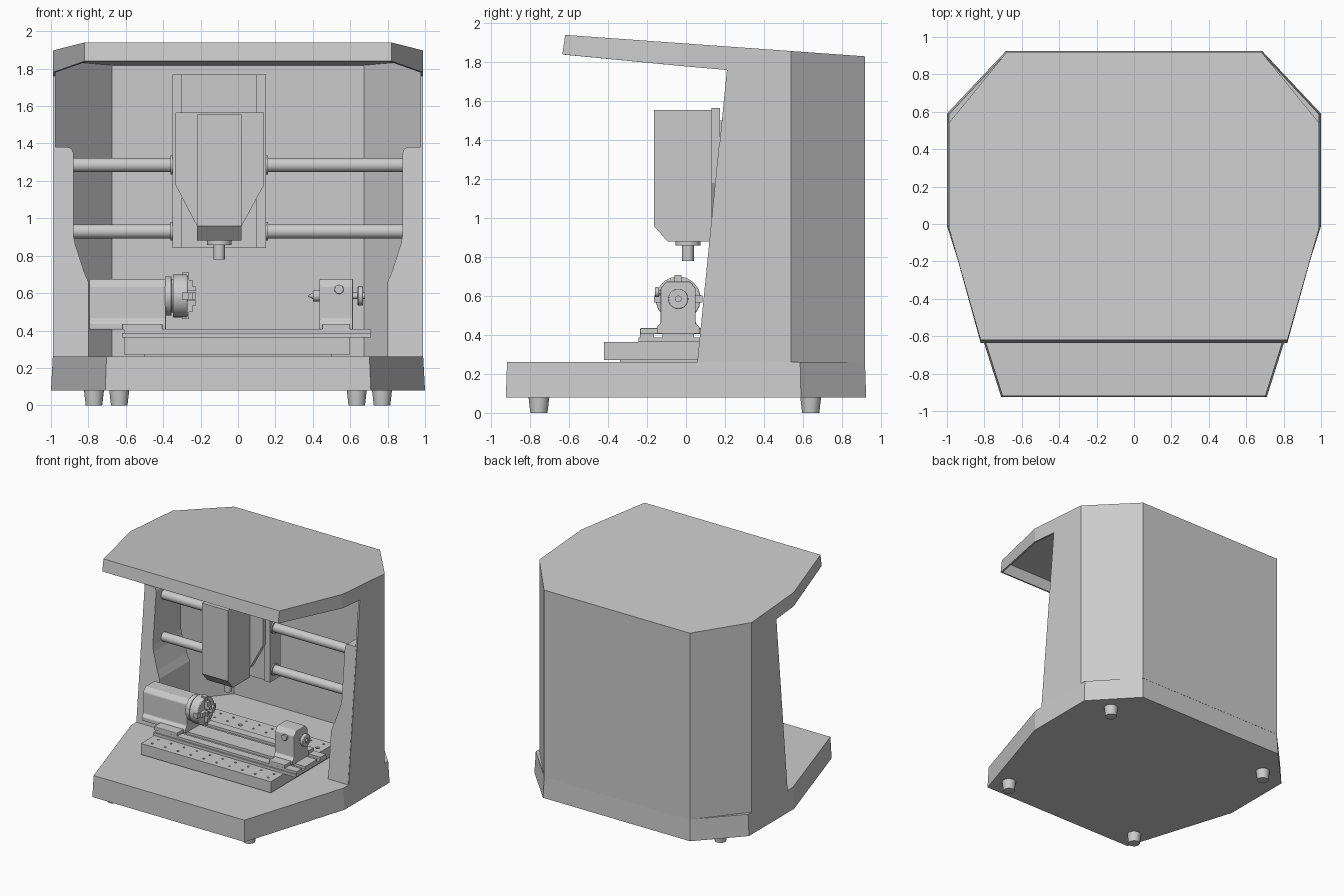
import bpy, bmesh, math
from mathutils import Vector

if "Cube" in bpy.data.objects:
    bpy.data.objects.remove(bpy.data.objects["Cube"])


def finish(name, bm, bevel=0.0, smooth=False):
    bmesh.ops.recalc_face_normals(bm, faces=bm.faces)
    me = bpy.data.meshes.new(name)
    bm.to_mesh(me)
    bm.free()
    ob = bpy.data.objects.new(name, me)
    bpy.context.collection.objects.link(ob)
    bpy.ops.object.select_all(action='DESELECT')
    bpy.context.view_layer.objects.active = ob
    ob.select_set(True)
    if bevel:
        m = ob.modifiers.new("bevel", 'BEVEL')
        m.width, m.segments, m.limit_method = bevel, 2, 'ANGLE'
    if smooth:
        bpy.ops.object.shade_smooth_by_angle(angle=math.radians(35))
    return ob


def prism(name, pts, axis, a, b, bevel=0.0):
    """Extrude a 2D profile along an axis; a and b may be functions of the point."""
    bm = bmesh.new()

    def vert(p, d):
        d = d(p) if callable(d) else d
        c = {'x': (d, p[0], p[1]), 'y': (p[0], d, p[1]), 'z': (p[0], p[1], d)}[axis]
        return bm.verts.new(c)
    lo, hi = [vert(p, a) for p in pts], [vert(p, b) for p in pts]
    bm.faces.new(lo)
    bm.faces.new(hi)
    n = len(pts)
    for i in range(n):
        j = (i + 1) % n
        bm.faces.new((lo[i], lo[j], hi[j], hi[i]))
    return finish(name, bm, bevel)


def box(name, x0, x1, y0, y1, z0, z1, bevel=0.0):
    return prism(name, [(x0, y0), (x1, y0), (x1, y1), (x0, y1)], 'z', z0, z1, bevel)


def add_cyl(bm, p0, p1, r0, r1, seg):
    p0, p1 = Vector(p0), Vector(p1)
    d = p1 - p0
    g = bmesh.ops.create_cone(bm, cap_ends=True, segments=seg, radius1=r0, radius2=r1, depth=d.length)
    bmesh.ops.rotate(bm, verts=g['verts'], matrix=Vector((0, 0, 1)).rotation_difference(d).to_matrix())
    bmesh.ops.translate(bm, verts=g['verts'], vec=(p0 + p1) / 2)


def cyl(name, p0, p1, r0, r1=None, seg=32, bevel=0.0):
    bm = bmesh.new()
    add_cyl(bm, p0, p1, r0, r0 if r1 is None else r1, seg)
    return finish(name, bm, bevel, True)


def mirrored(half):
    return half + [(-x, y) for x, y in reversed(half)]


# Base with slightly drafted sides
bm = bmesh.new()
rings = []
for z, k in ((0.08, 1.0), (0.26, 0.99)):
    half = [(0.71, -0.925), (1.0, -0.01), (1.0, 0.59), (0.685, 0.925)]
    rings.append([bm.verts.new((x * k, y * (k + .003 if k < 1 else 1), z)) for x, y in mirrored(half)])
for r in rings:
    bm.faces.new(r)
for i in range(8):
    j = (i + 1) % 8
    bm.faces.new((rings[0][i], rings[0][j], rings[1][j], rings[1][i]))
finish("base", bm)

# Feet
for s in (-1, 1):
    for x, y in ((0.635, -0.755), (0.77, 0.64)):
        cyl("foot", (s * x, y, 0), (s * x, y, 0.085), 0.044, 0.054)
        cyl("foot_bolt", (s * x, y, 0.001), (s * x, y, 0.03), 0.02)


# Hollow housing: sloped roof with skirt, walls open at the front
def roof_z(y):
    return 1.94 - 0.11 * (y + 0.62) / 1.54


bm = bmesh.new()
V = {}
for s in (-1, 1):
    for key, x, y, z in (("t0", .82, -.62, 0), ("t1", .99, -.02, 0), ("t2", .99, .54, 0), ("t3", .68, .92, 0),
                         ("k0", .82, -.635, 1.84), ("k1", .99, -.02, 1.78), ("k2", .99, .21, 1.76),
                         ("b1", .99, .06, .255), ("b2", .99, .54, .255), ("b3", .68, .92, .255)):
        V[key, s] = bm.verts.new((s * x, y, z or roof_z(y)))


def face(*keys):
    bm.faces.new([V[k] for k in keys])


tops = ["t0", "t1", "t2", "t3"]
face(*[(t, 1) for t in tops], *[(t, -1) for t in reversed(tops)])
for s in (-1, 1):
    for loop in (("t0", "k0", "k1", "t1"), ("t1", "k1", "k2", "b1", "b2", "t2"), ("t2", "b2", "b3", "t3")):
        face(*[(k, s) for k in loop])
face(("t3", 1), ("b3", 1), ("b3", -1), ("t3", -1))
face(("t0", 1), ("t0", -1), ("k0", -1), ("k0", 1))
bmesh.ops.recalc_face_normals(bm, faces=bm.faces)
if next(f for f in bm.faces if len(f.verts) == 8).normal.z < 0:
    bmesh.ops.reverse_faces(bm, faces=bm.faces)
me = bpy.data.meshes.new("housing")
bm.to_mesh(me)
bm.free()
housing = bpy.data.objects.new("housing", me)
bpy.context.collection.objects.link(housing)
m = housing.modifiers.new("shell", 'SOLIDIFY')
m.thickness, m.offset, m.use_even_offset = 0.014, -1, True

# Side brackets following the slanted front edge
profile = [(.985, .255), (.80, .255), (.80, .66), (.825, .72), (.87, .86), (.88, .91), (.88, 1.35),
           (.89, 1.373), (.91, 1.38), (.985, 1.38)]
for s in (-1, 1):
    prism("side_bracket", [(s * x, z) for x, z in profile], 'y',
          lambda p: 0.058 + 0.1 * (p[1] - 0.26), 0.5)

# Gantry rods and carriage
for z in (0.93, 1.285):
    cyl("gantry_rod", (-0.9, 0.27, z), (0.9, 0.27, z), 0.038)
    for x in (-0.36, 0.14):
        cyl("rod_bushing", (x, 0.27, z), (x + 0.02, 0.27, z), 0.05)
box("carriage_column", -0.35, 0.15, 0.225, 0.35, 0.84, 1.77)
for x in (-0.35, 0.10):
    box("carriage_rail", x, x + 0.05, 0.212, 0.23, 0.84, 1.77)
prism("spindle_plate", [(-.335, 1.565), (-.335, 1.18), (-.22, .96), (.02, .96), (.14, 1.18), (.14, 1.565)],
      'y', 0.13, 0.175)
for x in (-0.28, 0.03):
    box("slide_block", x, x + 0.06, 0.175, 0.226, 1.15, 1.5)

# Spindle head
prism("spindle_head", [(.13, 1.555), (-.165, 1.555), (-.165, .96), (-.095, .88), (.13, .88)],
      'x', -0.22, 0.02)
cyl("spindle_collar", (-0.1, 0.01, 0.858), (-0.1, 0.01, 0.885), 0.065)
cyl("spindle_nose", (-0.1, 0.01, 0.78), (-0.1, 0.01, 0.87), 0.03)

# Work table with drilled holes
box("table_support", -0.5, 0.5, -0.34, 0.36, 0.255, 0.28)
table = box("work_table", -0.61, 0.60, -0.42, 0.42, 0.272, 0.365)
bm = bmesh.new()
for i in range(10):
    for j, y in enumerate((-0.37, -0.29, 0.21, 0.29, 0.37)):
        r = 0.018 if j == 3 and i % 3 == 0 else 0.009
        x = -0.54 + i * 0.12
        add_cyl(bm, (x, y, 0.335), (x, y, 0.40), r, r, 12)
cutter = finish("hole_cutter", bm)
cutter.hide_render = True
m = table.modifiers.new("holes", 'BOOLEAN')
m.operation, m.object = 'DIFFERENCE', cutter
bpy.context.view_layer.objects.active = table
bpy.ops.object.modifier_apply(modifier="holes")
bpy.data.objects.remove(cutter)

# Rotary axis bed with two guide rails
AY, AZ = -0.04, 0.585
box("rotary_bed", -0.62, 0.71, -0.245, 0.165, 0.364, 0.388)
for y0, y1 in ((-0.235, -0.165), (-0.12, 0.04), (0.085, 0.155)):
    box("bed_rail", -0.61, 0.71, y0, y1, 0.386, 0.408)

# Headstock and tailstock share a chamfered profile with a foot
stock = [(-.11, .405), (-.11, .44), (-.09, .46), (-.09, .64), (-.06, .675), (.06, .675),
         (.09, .64), (.09, .46), (.11, .44), (.11, .405)]
stock = [(AY + y, z) for y, z in stock]
prism("headstock", stock, 'x', -0.795, -0.385, 0.006)
prism("tailstock", stock, 'x', 0.435, 0.615, 0.006)
for x0, x1 in ((-0.62, -0.405), (0.45, 0.60)):
    box("stock_clamp", x0, x1, -0.235, 0.155, 0.405, 0.435, 0.004)

# Chuck with four stepped jaws
cyl("chuck_flange", (-0.39, AY, AZ), (-0.355, AY, AZ), 0.105, bevel=0.004)
cyl("chuck_neck", (-0.36, AY, AZ), (-0.345, AY, AZ), 0.09)
cyl("chuck_body", (-0.348, AY, AZ), (-0.27, AY, AZ), 0.115, bevel=0.006)
for k in range(4):
    bm = bmesh.new()
    for x0, x1, r0, r1 in ((-.30, -.262, .025, .124), (-.262, -.242, .025, .085), (-.242, -.225, .025, .05)):
        g = bmesh.ops.create_cube(bm, size=1)
        bmesh.ops.scale(bm, verts=g['verts'], vec=(x1 - x0, 0.036, r1 - r0))
        bmesh.ops.translate(bm, verts=g['verts'], vec=((x0 + x1) / 2, 0, (r0 + r1) / 2))
    jaw = finish("chuck_jaw", bm)
    jaw.rotation_euler.x = k * math.pi / 2
    jaw.location = (0, AY, AZ)

# Tailstock centre, handwheel and lock knob
cyl("tail_quill", (0.40, AY, AZ), (0.44, AY, AZ), 0.03)
cyl("tail_centre", (0.375, AY, AZ), (0.402, AY, AZ), 0.003, 0.018)
cyl("handwheel_shaft", (0.61, AY, AZ), (0.68, AY, AZ), 0.017)
cyl("handwheel", (0.64, AY, AZ), (0.668, AY, AZ), 0.052, bevel=0.005)
cyl("lock_shaft", (0.54, -0.14, 0.62), (0.54, -0.12, 0.62), 0.012)
cyl("lock_knob", (0.54, -0.16, 0.62), (0.54, -0.138, 0.62), 0.025, bevel=0.003)
